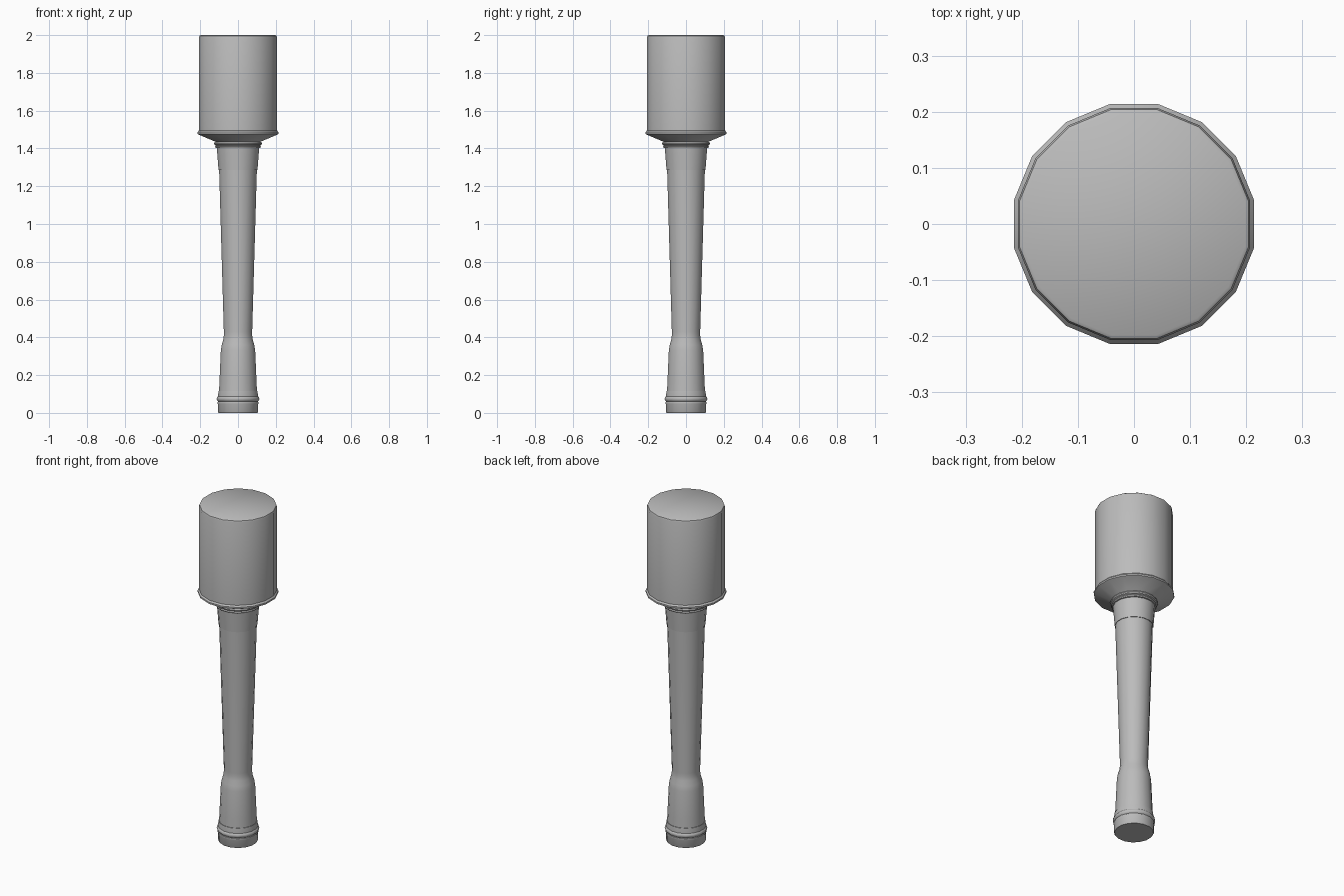
import bpy, bmesh, math

if "Cube" in bpy.data.objects:
    bpy.data.objects.remove(bpy.data.objects["Cube"])

SIDES = 16
grey = bpy.data.materials.new("plain grey")
grey.diffuse_color = (0.5, 0.5, 0.5, 1)
grey.use_nodes = True
grey.node_tree.nodes["Principled BSDF"].inputs["Base Color"].default_value = grey.diffuse_color


def lathe(name, profile):
    """Revolve (half width, z) points, listed bottom to top, into a closed solid."""
    bm = bmesh.new()
    rings = []
    for half_width, z in profile:
        r = half_width / math.cos(math.pi / SIDES)
        angles = [2 * math.pi * (i + 0.5) / SIDES for i in range(SIDES)]
        rings.append([bm.verts.new((r * math.cos(a), r * math.sin(a), z)) for a in angles])
    for low, high in zip(rings, rings[1:]):
        for i in range(SIDES):
            j = (i + 1) % SIDES
            bm.faces.new((low[i], low[j], high[j], high[i]))
    bm.faces.new(rings[0][::-1])
    bm.faces.new(rings[-1])
    mesh = bpy.data.meshes.new(name)
    bm.to_mesh(mesh)
    bm.free()
    mesh.materials.append(grey)
    obj = bpy.data.objects.new(name, mesh)
    bpy.context.collection.objects.link(obj)
    bpy.ops.object.select_all(action='DESELECT')
    obj.select_set(True)
    bpy.context.view_layer.objects.active = obj
    bpy.ops.object.shade_smooth_by_angle(angle=math.radians(35))
    return obj


# Cylindrical head with a rolled rim and a conical underside
lathe("head", [(0.11, 1.425), (0.118, 1.435), (0.208, 1.473), (0.214, 1.477),
               (0.214, 1.486), (0.207, 1.495), (0.207, 1.987), (0.204, 1.996),
               (0.198, 2.0)])

# Double bead under the head
lathe("collar", [(0.108, 1.400), (0.118, 1.403), (0.121, 1.409), (0.118, 1.416),
                 (0.125, 1.420), (0.127, 1.427), (0.124, 1.434), (0.11, 1.436)])

# Tapered metal sleeve that holds the handle
lathe("sleeve", [(0.103, 1.285), (0.112, 1.402)])

# Wooden handle, narrow in the middle and flared at the grip
lathe("handle", [(0.101, 0.10), (0.098, 0.17), (0.091, 0.33), (0.086, 0.36),
                 (0.078, 0.388), (0.075, 0.41), (0.075, 0.43), (0.100, 1.29)])

# Screw cap at the base: sleeve, bead, and plug
lathe("cap_sleeve", [(0.106, 0.05), (0.106, 0.09), (0.103, 0.117)])
lathe("cap_bead", [(0.106, 0.061), (0.111, 0.066), (0.113, 0.074), (0.111, 0.082),
                   (0.105, 0.088)])
lathe("cap_plug", [(0.103, 0.0), (0.107, 0.006), (0.107, 0.046), (0.109, 0.051),
                   (0.108, 0.057), (0.104, 0.060)])
